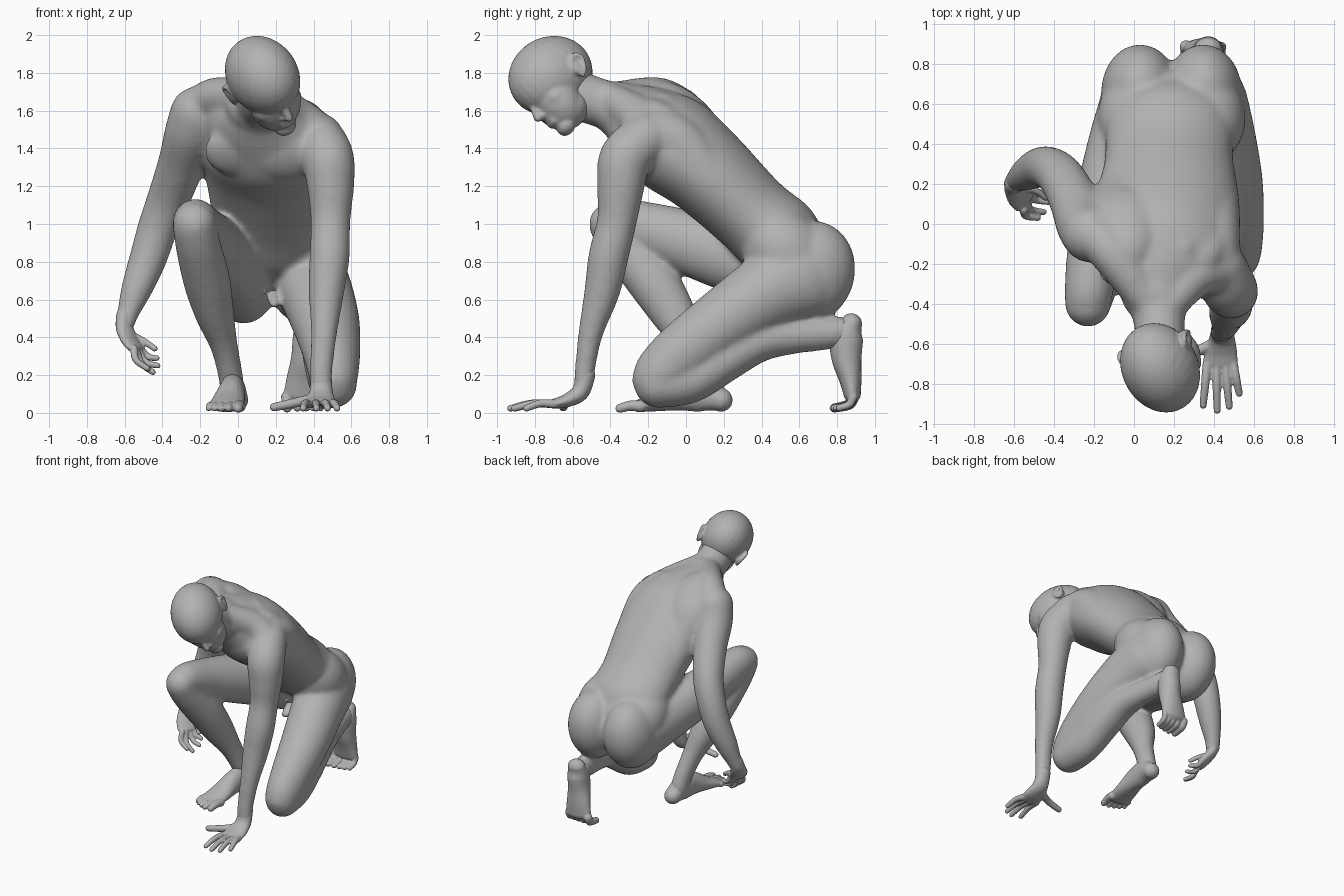
import bpy, bmesh, math
from mathutils import Vector, Matrix

if "Cube" in bpy.data.objects:
    bpy.data.objects.remove(bpy.data.objects["Cube"])

grey = bpy.data.materials.new("grey_clay")
grey.use_nodes = True
COL = (0.45, 0.45, 0.45, 1)
grey.diffuse_color = COL
grey.node_tree.nodes["Principled BSDF"].inputs["Base Color"].default_value = COL


def ball(bm, c, r, m=Matrix(), rot=(0, 0, 0)):
    """Ellipsoid with centre c and radii r in the frame m."""
    e = Matrix.Rotation(rot[2], 4, 'Z') @ Matrix.Rotation(rot[1], 4, 'Y') @ Matrix.Rotation(rot[0], 4, 'X')
    bmesh.ops.create_uvsphere(bm, u_segments=28, v_segments=18, radius=1,
                              matrix=m @ Matrix.Translation(c) @ e @ Matrix.Diagonal((*r, 1)))


def catmull(p, i, t):
    a, b, c, d = (p[max(0, min(len(p) - 1, i + k))] for k in (-1, 0, 1, 2))
    return [0.5 * (2 * v + (w - u) * t + (2 * u - 5 * v + 4 * w - x) * t * t
                   + (3 * v - u - 3 * w + x) * t ** 3) for u, v, w, x in zip(a, b, c, d)]


def tube(bm, pts, side=(1, 0, 0), side2=None, m=Matrix(), n=24, steps=5):
    """Loft of ellipses through (x, y, z, half_width[, half_depth]) with rounded ends."""
    pts = [(*p, p[3]) if len(p) == 4 else p for p in pts]
    s = [catmull(pts, i, k / steps) for i in range(len(pts) - 1) for k in range(steps)] + [list(pts[-1])]
    s0, s1 = Vector(side), Vector(side2 or side)
    pos = [Vector(q[:3]) for q in s]
    rings = []

    def ring(c, u, v, a, b):
        rings.append([bm.verts.new(m @ (c + u * a * math.cos(w) + v * b * math.sin(w)))
                      for w in (2 * math.pi * k / n for k in range(n))])
    for i, q in enumerate(s):
        t = (pos[min(i + 1, len(s) - 1)] - pos[max(i - 1, 0)]).normalized()
        u = s0.lerp(s1, i / (len(s) - 1))
        u = (u - t * u.dot(t)).normalized()
        v = t.cross(u)
        cap = [(math.sin(w), math.cos(w)) for w in (0.2, 0.6, 1.0, 1.3)]
        r = min(q[3], q[4])
        if i == 0:
            for f, h in cap:
                ring(pos[i] - t * r * h, u, v, q[3] * f, q[4] * f)
        ring(pos[i], u, v, q[3], q[4])
        if i == len(s) - 1:
            for f, h in reversed(cap):
                ring(pos[i] + t * r * h, u, v, q[3] * f, q[4] * f)
    for a, b in zip(rings, rings[1:]):
        for k in range(n):
            bm.faces.new((a[k], a[(k + 1) % n], b[(k + 1) % n], b[k]))
    bm.faces.new(rings[0][::-1])
    bm.faces.new(rings[-1])


def finish(bm, name, voxel, smooth):
    """Fuse the overlapping forms into one smooth skin."""
    bmesh.ops.recalc_face_normals(bm, faces=bm.faces)
    me = bpy.data.meshes.new(name)
    bm.to_mesh(me)
    bm.free()
    me.materials.append(grey)
    ob = bpy.data.objects.new(name, me)
    bpy.context.collection.objects.link(ob)
    r = ob.modifiers.new("fuse", 'REMESH')
    r.mode, r.voxel_size, r.use_smooth_shade = 'VOXEL', voxel, True
    k = ob.modifiers.new("soften", 'SMOOTH')
    k.factor, k.iterations = 0.5, smooth


# --- Body: torso, arms and legs fused together ---
bm = bmesh.new()
TW = (0.96, -0.23, -0.16)  # shoulder line, left shoulder low and forward
tube(bm, [(.18, .57, .84, .30, .20), (.18, .49, .925, .325, .23), (.175, .34, 1.06, .32, .22),
          (.175, .11, 1.28, .355, .24), (.155, -.08, 1.43, .365, .26), (.12, -.24, 1.54, .30, .205),
          (.11, -.36, 1.61, .18, .145)], side2=TW, n=32)
tube(bm, [(.11, -.30, 1.58, .19, .16), (.12, -.42, 1.63, .14, .13), (.13, -.54, 1.67, .125, .13),
          (.13, -.62, 1.72, .12, .12)])                                            # neck
for x0, x1, x2 in ((.10, .09, .05), (.27, .28, .22)):                              # back muscles
    tube(bm, [(x0, .56, 1.015, .08, .06), (x0, .38, 1.205, .09, .07), (x1, .13, 1.425, .11, .08),
              (x2, -.12, 1.63, .10, .07)])
tube(bm, [(-.01, .36, 1.06, .12), (-.05, .16, 1.30, .135), (-.10, .02, 1.50, .15), (-.14, -.05, 1.58, .14)])  # lats
tube(bm, [(.37, .34, 1.04, .12), (.39, .12, 1.25, .135), (.39, -.04, 1.43, .14), (.39, -.16, 1.47, .14)])
tube(bm, [(-.22, -.03, 1.61, .11), (-.10, -.16, 1.67, .11), (.08, -.40, 1.66, .09)])  # shoulder yokes
tube(bm, [(.42, -.23, 1.48, .11), (.30, -.26, 1.57, .11), (.16, -.42, 1.67, .085)])
ball(bm, (-.04, -.02, 1.58), (.18, .25, .125), rot=(-.65, 0, 0))                   # shoulder blades
ball(bm, (.31, -.06, 1.50), (.17, .23, .105), rot=(-.7, 0, 0))
ball(bm, (.0, -.235, 1.385), (.18, .07, .145), rot=(.5, 0, 0))                     # chest
ball(bm, (.25, -.285, 1.36), (.18, .07, .145), rot=(.5, 0, 0))
for x in (.03, .345):                                                              # buttocks and hips
    ball(bm, (x, .655, .745), (.195, .24, .275), rot=(-.25, 0, 0))
    ball(bm, (x * 1.05 - .01, .53, .85), (.205, .26, .21), rot=(-.7, 0, 0))
tube(bm, [(.18, .40, .62, .035), (.19, .33, .58, .03)])                            # groin
# arms
tube(bm, [(.425, -.21, 1.455, .135), (.475, -.32, 1.35, .14), (.49, -.345, 1.2, .126), (.49, -.365, 1.02, .106),
          (.485, -.41, .83, .107), (.468, -.445, .64, .095), (.455, -.505, .42, .07, .066),
          (.44, -.535, .23, .062, .054), (.44, -.545, .14, .06, .05)])
tube(bm, [(-.215, -.05, 1.585, .145), (-.25, .0, 1.48, .14), (-.30, .12, 1.32, .125), (-.365, .235, 1.14, .115),
          (-.425, .28, .98, .107), (-.475, .28, .82, .10), (-.535, .25, .66, .084),
          (-.582, .22, .53, .06), (-.60, .20, .47, .054)])
# kneeling left leg
tube(bm, [(.37, .60, .72, .20, .24), (.415, .42, .63, .195, .205), (.465, .20, .48, .18, .18),
          (.495, .0, .33, .155, .165), (.505, -.12, .22, .135, .15), (.505, -.155, .17, .125, .135)])
tube(bm, [(.505, -.15, .15, .125), (.495, .02, .175, .125), (.475, .2, .28, .13, .12), (.45, .38, .375, .12, .11),
          (.42, .56, .40, .095, .09), (.39, .72, .415, .08, .085), (.37, .83, .43, .075, .08)])
# planted right leg
tube(bm, [(.02, .60, .72, .19, .23), (-.05, .38, .79, .185, .205), (-.13, .12, .87, .165, .185),
          (-.195, -.14, .95, .14, .155), (-.225, -.33, 1.0, .122, .135), (-.23, -.40, 1.0, .115, .115)])
tube(bm, [(-.23, -.395, .985, .115), (-.21, -.33, .88, .12), (-.165, -.18, .70, .125, .135),
          (-.125, -.07, .53, .105, .12), (-.075, .02, .36, .074, .086), (-.04, .095, .20, .066, .077),
          (-.03, .125, .11, .066, .077)])
finish(bm, "body", .013, 22)

# --- Head in its own turned and lowered frame (x left, y back, z up) ---
left = Vector((.853, .254, .457)).normalized()
back = Vector((-.463, .73, .494))
back = (back - left * back.dot(left)).normalized()
up = left.cross(back)
H = Matrix((left, back, up)).transposed().to_4x4()
H.translation = Vector((.115, -.62, 1.76))
bm = bmesh.new()
ball(bm, (0, -.066, .078), (.186, .24, .206), H)                   # skull
ball(bm, (0, -.14, -.055), (.142, .125, .175), H)                  # face
ball(bm, (0, -.12, -.13), (.115, .12, .10), H)                     # jaw
ball(bm, (0, -.195, -.20), (.06, .052, .045), H)                   # chin
ball(bm, (0, -.215, -.135), (.065, .045, .05), H)                  # mouth
for z in (-.122, -.148):                                           # lips
    ball(bm, (0, -.253, z), (.045, .012, .012), H)
tube(bm, [(0, -.255, .03, .02), (0, -.273, -.03, .022), (0, -.29, -.075, .024)], m=H)  # nose
ball(bm, (0, -.256, -.085), (.04, .028, .018), H)
for s in (-1, 1):
    tube(bm, [(s * .025, -.262, .04, .018), (s * .08, -.246, .048, .018), (s * .125, -.20, .035, .016)],
         side=(0, 0, 1), m=H)                                      # brow
    ball(bm, (s * .065, -.222, .005), (.034, .018, .014), H)       # eye
    ball(bm, (s * .085, -.17, -.055), (.055, .06, .06), H)         # cheekbone
    ball(bm, (s * .166, .0, .0), (.022, .045, .06), H, rot=(.2, 0, s * .2))  # ear
    tube(bm, [(s * .178, -.02, .035, .012), (s * .188, .02, .055, .012), (s * .19, .045, .02, .012),
              (s * .178, .02, -.04, .012), (s * .168, -.01, -.06, .012)], m=H, n=10)
finish(bm, "head", .009, 6)


# --- Hands and feet ---
def extremity(name, base, digits, side=(1, 0, 0)):
    b = bmesh.new()
    tube(b, base, side=side)
    for pts, r in digits:
        tube(b, [(*p, r * (1 - .12 * i)) for i, p in enumerate(pts)], side=(.3, .3, .9), n=12)
    finish(b, name, .0065, 3)


extremity("left_hand", [(.44, -.53, .20, .056, .05), (.44, -.56, .11, .062, .047),
                        (.435, -.63, .066, .08, .036), (.43, -.70, .048, .088, .026)],
          [([(x, -.70, .047), ((x + tx) / 2, (ty - .70) / 2, .05), (tx, ty, .024)], .024) for x, tx, ty in
           ((.365, .345, -.905), (.41, .415, -.93), (.455, .475, -.91), (.495, .525, -.845))]
          + [([(.41, -.59, .075), (.31, -.635, .055), (.19, -.65, .03)], .03)])
extremity("right_hand", [(-.595, .21, .51, .055, .05), (-.60, .19, .45, .057, .042), (-.575, .15, .39, .07, .034),
                         (-.545, .12, .345, .07, .026)],
          [([a, c, t], .021) for a, c, t in (
              ((-.53, .17, .36), (-.48, .16, .30), (-.43, .14, .29)),
              ((-.535, .14, .34), (-.49, .12, .27), (-.425, .11, .25)),
              ((-.54, .10, .33), (-.51, .07, .26), (-.45, .06, .215)),
              ((-.55, .07, .34), (-.54, .04, .28), (-.48, .03, .235)),
              ((-.58, .18, .42), (-.50, .17, .38), (-.44, .13, .34)))], side=(.45, .85, .1))
extremity("right_foot", [(-.01, .185, .068, .064, .062), (-.025, .09, .105, .068, .10),
                         (-.035, -.02, .10, .072, .09), (-.05, -.14, .064, .087, .056), (-.065, -.25, .037, .096, .033)],
          [([(x, -.24, .035), (x - .005, (y - .24) / 2, .038), (x - .01, y, .024)], r) for x, y, r in
           ((.01, -.35, .032), (-.04, -.355, .025), (-.08, -.34, .024), (-.115, -.32, .023), (-.145, -.295, .022))])
extremity("left_foot", [(.37, .875, .47, .068, .058), (.37, .85, .40, .08, .088), (.365, .85, .29, .084, .08),
                        (.355, .87, .18, .098, .06), (.35, .88, .10, .108, .046)],
          [([(x, .885, .085), (x, .865, .045), (x, y, .026)], r) for x, y, r in
           ((.26, .785, .033), (.315, .78, .027), (.36, .785, .026), (.40, .795, .025), (.437, .81, .024))])
